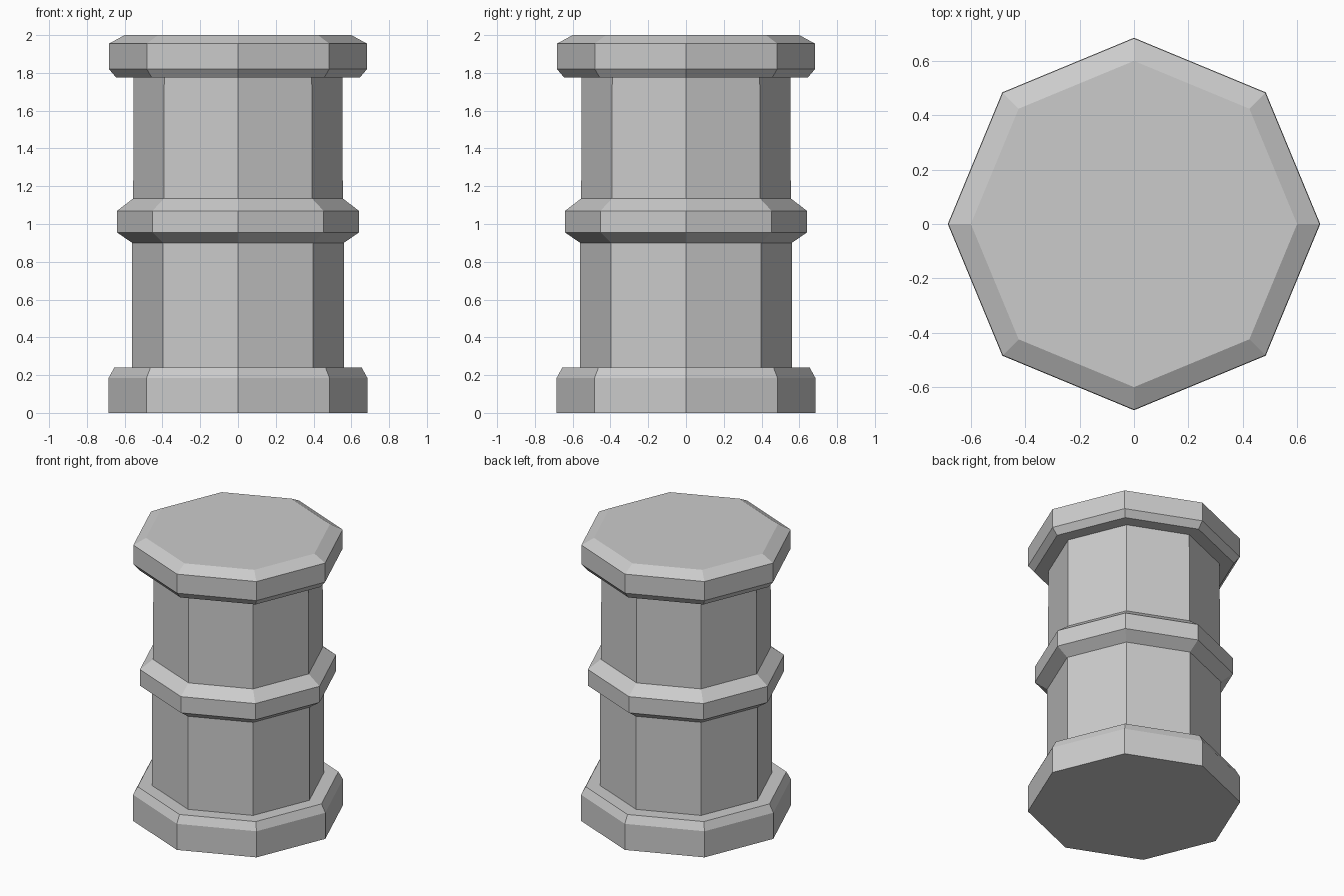
import bpy, bmesh, math

if "Cube" in bpy.data.objects:
    bpy.data.objects.remove(bpy.data.objects["Cube"])

SIDES = 8

# Silhouette from bottom to top, as (corner radius, height)
PROFILE = [
    (0.685, 0.0), (0.685, 0.185), (0.655, 0.24),                # foot
    (0.56, 0.24), (0.56, 0.90),                                 # lower shaft
    (0.64, 0.955), (0.64, 1.07), (0.555, 1.135),                # middle band
    (0.552, 1.775),                                             # upper shaft
    (0.645, 1.775), (0.683, 1.82), (0.683, 1.955), (0.60, 2.0), # cap
]


def lathe(name, profile, sides):
    """Turn a profile into a closed, flat-faced solid."""
    bm = bmesh.new()
    rings = []
    for r, z in profile:
        angles = [2 * math.pi * i / sides for i in range(sides)]
        rings.append([bm.verts.new((r * math.cos(a), r * math.sin(a), z)) for a in angles])
    for low, high in zip(rings, rings[1:]):
        for i in range(sides):
            j = (i + 1) % sides
            bm.faces.new((low[i], low[j], high[j], high[i]))
    bm.faces.new(rings[0][::-1])
    bm.faces.new(rings[-1])
    mesh = bpy.data.meshes.new(name)
    bm.to_mesh(mesh)
    bm.free()
    obj = bpy.data.objects.new(name, mesh)
    bpy.context.collection.objects.link(obj)
    return obj


# Octagonal pillar with foot, middle band and cap
lathe("octagonal_pillar", PROFILE, SIDES)
